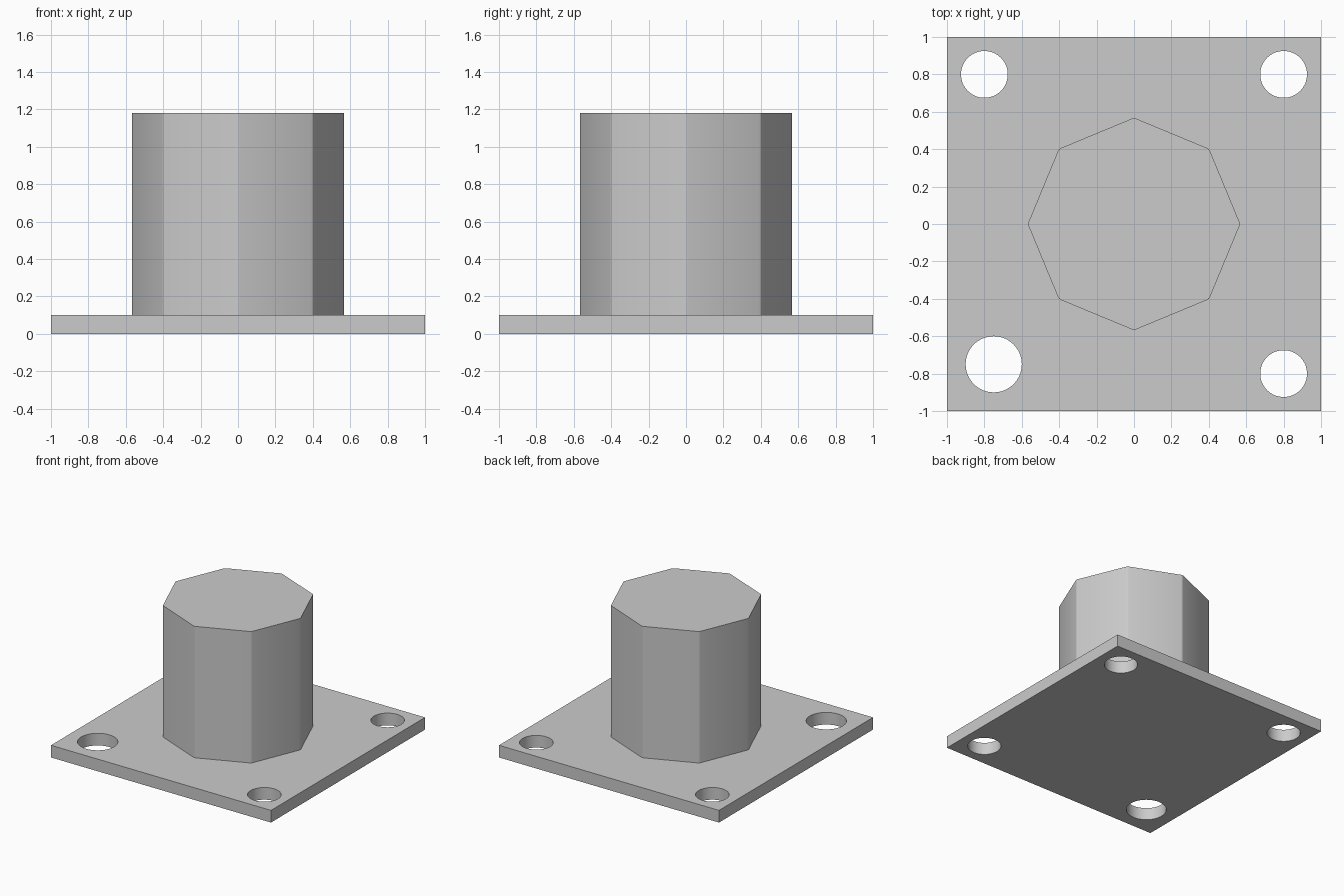
import bpy, bmesh, math

default = bpy.data.objects.get("Cube")
if default:
    bpy.data.objects.remove(default, do_unlink=True)

PLATE_H = 0.1
POST_TOP = 1.18

grey = bpy.data.materials.new("plain grey")
grey.use_nodes = True
colour = (0.6, 0.6, 0.6, 1)
grey.diffuse_color = colour
grey.node_tree.nodes["Principled BSDF"].inputs["Base Color"].default_value = colour


def new_object(name, bm):
    mesh = bpy.data.meshes.new(name)
    bm.to_mesh(mesh)
    bm.free()
    mesh.materials.append(grey)
    obj = bpy.data.objects.new(name, mesh)
    bpy.context.collection.objects.link(obj)
    return obj


def shade(obj):
    bpy.ops.object.select_all(action="DESELECT")
    obj.select_set(True)
    bpy.context.view_layer.objects.active = obj
    bpy.ops.object.shade_smooth_by_angle(angle=math.radians(30))


def prism(bm, sides, radius, x, y, z0, z1):
    verts = bmesh.ops.create_cone(bm, cap_ends=True, segments=sides,
                                  radius1=radius, radius2=radius, depth=z1 - z0)["verts"]
    bmesh.ops.translate(bm, verts=verts, vec=(x, y, (z0 + z1) / 2))


# Square base plate
bm = bmesh.new()
bmesh.ops.create_cube(bm, size=2)
bmesh.ops.scale(bm, verts=bm.verts, vec=(1, 1, PLATE_H / 2))
bmesh.ops.translate(bm, verts=bm.verts, vec=(0, 0, PLATE_H / 2))
plate = new_object("base_plate", bm)

# Bolt holes, the front right one larger and set further in
bm = bmesh.new()
for x, y, r in ((0.8, 0.8, 0.125), (-0.8, 0.8, 0.125), (0.8, -0.8, 0.125), (-0.75, -0.75, 0.15)):
    prism(bm, 64, r, x, y, -0.1, PLATE_H + 0.1)
cutter = new_object("hole_cutter", bm)
cutter.hide_render = True

holes = plate.modifiers.new("bolt_holes", "BOOLEAN")
holes.operation = "DIFFERENCE"
holes.solver = "EXACT"
holes.object = cutter
bpy.context.view_layer.update()
bpy.context.view_layer.objects.active = plate
bpy.ops.object.modifier_apply(modifier=holes.name)
bpy.data.objects.remove(cutter, do_unlink=True)
shade(plate)

# Octagonal post with finely eased upright edges
bm = bmesh.new()
prism(bm, 8, 0.568, 0, 0, PLATE_H, POST_TOP)
upright = [e for e in bm.edges if abs(e.verts[0].co.z - e.verts[1].co.z) > 0.5]
bmesh.ops.bevel(bm, geom=upright, offset=0.01, segments=2, profile=0.5, affect="EDGES")
shade(new_object("post", bm))
